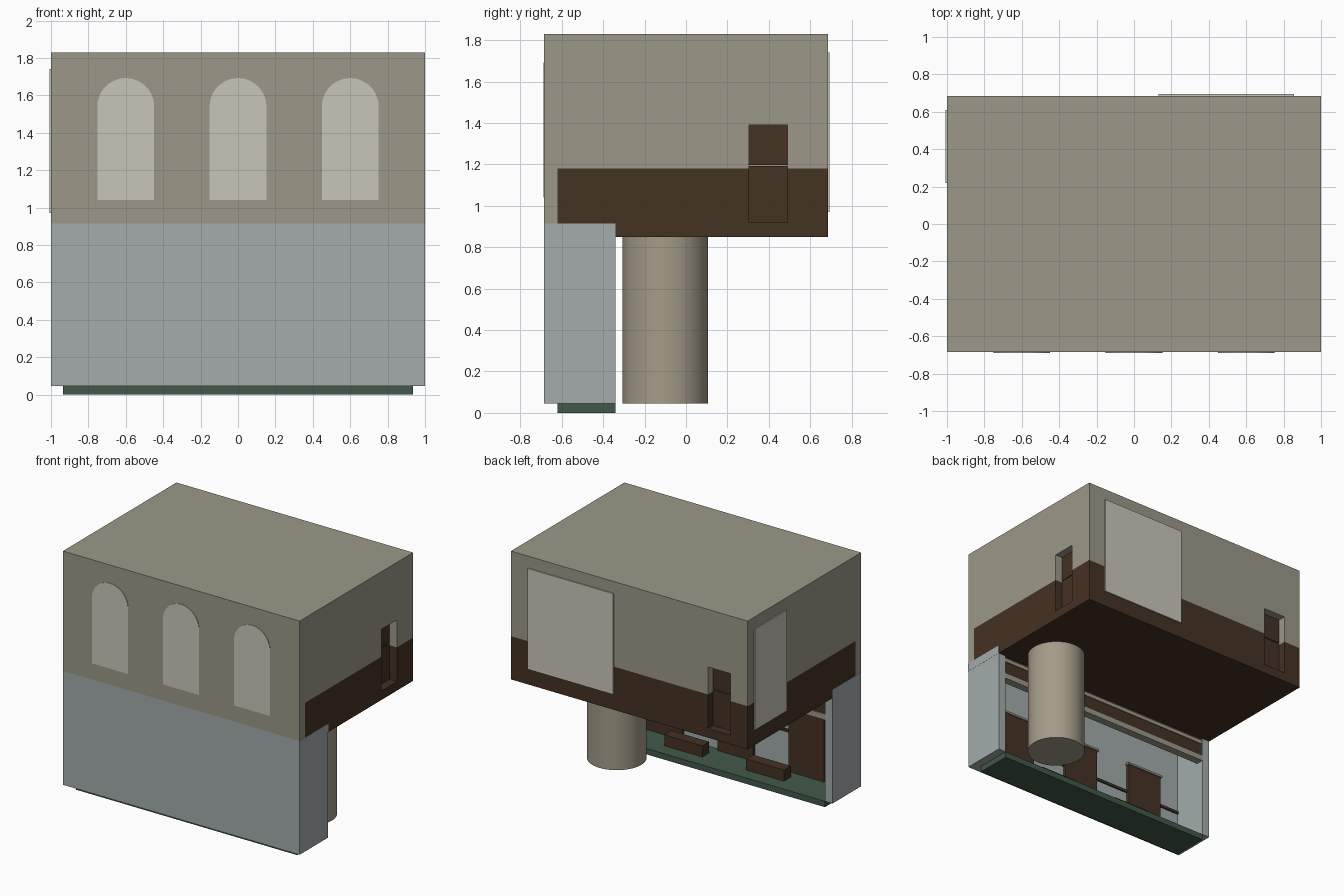
import bpy, bmesh, math
from mathutils import Matrix, Vector

if "Cube" in bpy.data.objects:
    bpy.data.objects.remove(bpy.data.objects["Cube"], do_unlink=True)


def material(name, r, g, b):
    lin = [((c / 255 + 0.055) / 1.055) ** 2.4 for c in (r, g, b)] + [1.0]
    m = bpy.data.materials.new(name)
    m.use_nodes = True
    m.diffuse_color = lin
    m.node_tree.nodes["Principled BSDF"].inputs["Base Color"].default_value = lin
    return m


STONE = material("warm stone", 156, 153, 136)
PALE = material("pale window", 201, 198, 185)
WOOD = material("dark wood", 69, 50, 35)
PLASTER = material("blue grey plaster", 163, 172, 171)
GREEN = material("green floor", 66, 88, 73)
COLUMN = material("column stone", 164, 156, 137)


def finish(name, bm, mat):
    bmesh.ops.recalc_face_normals(bm, faces=bm.faces)
    mesh = bpy.data.meshes.new(name)
    bm.to_mesh(mesh)
    bm.free()
    if mat:
        mesh.materials.append(mat)
    ob = bpy.data.objects.new(name, mesh)
    bpy.context.scene.collection.objects.link(ob)
    return ob


def box(name, x, y, z, mat):
    """Box from (low, high) ranges on each axis."""
    bm = bmesh.new()
    bmesh.ops.create_cube(bm, size=1)
    for v in bm.verts:
        v.co = Vector([lo + (c + 0.5) * (hi - lo) for c, (lo, hi) in zip(v.co, (x, y, z))])
    return finish(name, bm, mat)


def cut(target, cutter):
    mod = target.modifiers.new("cut", "BOOLEAN")
    mod.operation = "DIFFERENCE"
    mod.solver = "EXACT"
    mod.object = cutter
    bpy.context.view_layer.objects.active = target
    bpy.ops.object.modifier_apply(modifier=mod.name)


W, D, T = 1.0, 0.685, 0.065       # half width, half depth, wall thickness
FRONT_IN = -D + T                 # inner face of the front wall
OPEN = -0.34                      # open edge of the lower room
CEIL, STOREY, DADO, TOP = 0.85, 0.915, 1.18, 1.83
FLOOR = 0.045

# Upper storey
upper = box("upper_walls", (-W, W), (-D, D), (DADO, TOP), STONE)
box("upper_front_wall", (-W, W), (-D, FRONT_IN), (STOREY, DADO), STONE)
dado = box("wood_dado", (-W, W), (FRONT_IN, D), (CEIL, DADO), WOOD)

# Recessed doorways on the side and the back, each with a two-part door
DOOR_Z, SPLIT, DEEP = (0.92, 1.39), 1.195, 0.07
doorways = {
    "side": ((W - DEEP, W + 0.1), (0.305, 0.49)),
    "back": ((-0.855, -0.665), (D - DEEP, D + 0.1)),
}
for side, (x, y) in doorways.items():
    cutter = box("doorway_cutter", x, y, DOOR_Z, None)
    cutter.hide_render = True
    cut(upper, cutter)
    cut(dado, cutter)
    bpy.data.objects.remove(cutter, do_unlink=True)
    for part, z in (("lower", (DOOR_Z[0], SPLIT - 0.003)), ("upper", (SPLIT + 0.003, DOOR_Z[1]))):
        px = (x[0], x[0] + 0.008) if side == "side" else x
        py = (y[0], y[0] + 0.008) if side == "back" else y
        box(f"{side}_door_{part}", px, py, z, WOOD)

# Large pale panels on the back and the far side
box("back_panel", (0.13, 0.855), (D, D + 0.009), (0.97, 1.74), PALE)
box("side_panel", (-W - 0.009, -W), (0.22, 0.61), (0.97, 1.74), PALE)


# Arched front windows
def arch(name, cx, radius, low, spring):
    bm = bmesh.new()
    pts = [(radius, low)]
    pts += [(radius * math.cos(a), spring + radius * math.sin(a))
            for a in (math.pi * i / 24 for i in range(25))]
    pts.append((-radius, low))
    face = bm.faces.new([bm.verts.new((cx + px, -D, pz)) for px, pz in pts])
    ext = bmesh.ops.extrude_face_region(bm, geom=[face])
    moved = [v for v in ext["geom"] if isinstance(v, bmesh.types.BMVert)]
    bmesh.ops.translate(bm, verts=moved, vec=(0, -0.004, 0))
    return finish(name, bm, PALE)


BAYS = {"right": -0.6, "middle": 0.0, "left": 0.6}
for bay, cx in BAYS.items():
    arch(f"{bay}_arched_window", cx, 0.152, 1.04, 1.54)

# Lower room: front wall, end walls and floor, open at the back
INNER = W - T
box("lower_front_wall", (-W, W), (-D, FRONT_IN), (FLOOR, STOREY), PLASTER)
for side, s in (("right", -1), ("left", 1)):
    box(f"lower_{side}_wall", sorted((s * W, s * INNER)), (FRONT_IN, OPEN),
        (FLOOR, CEIL), PLASTER)
    # Wall end beside the dado, flush with the outer face
    box(f"lower_{side}_wall_top", sorted((s * W, s * (W + 0.001))), (-D, OPEN),
        (CEIL, STOREY), PLASTER)
box("green_floor", (-INNER, INNER), (FRONT_IN, OPEN), (0, FLOOR), GREEN)

# Header beam with stone trims across the opening
span = (-INNER, INNER)
box("header_beam", span, (OPEN - 0.06, OPEN - 0.008), (0.71, CEIL), WOOD)
box("header_upper_trim", span, (OPEN - 0.06, OPEN - 0.002), (0.805, 0.83), STONE)
box("header_lower_trim", span, (OPEN - 0.06, OPEN), (0.665, 0.71), STONE)

# Inner doors with caps, and the wall rail
box("wall_rail", span, (FRONT_IN, FRONT_IN + 0.012), (0.335, 0.355), WOOD)
for bay, cx in BAYS.items():
    box(f"{bay}_inner_door", (cx - 0.15, cx + 0.15), (FRONT_IN, FRONT_IN + 0.025),
        (FLOOR, 0.565), WOOD)
    box(f"{bay}_door_cap", (cx - 0.16, cx + 0.16), (FRONT_IN, FRONT_IN + 0.035),
        (0.565, 0.58), STONE)

# Benches
for side, cx in (("right", -0.355), ("left", 0.335)):
    box(f"{side}_bench", (cx - 0.16, cx + 0.16), (-0.53, -0.447), (FLOOR, 0.13), WOOD)

# Round column
bm = bmesh.new()
bmesh.ops.create_cone(bm, cap_ends=True, segments=48, radius1=0.207, radius2=0.207,
                      depth=CEIL - FLOOR,
                      matrix=Matrix.Translation((0.655, -0.1, (CEIL + FLOOR) / 2)))
column = finish("round_column", bm, COLUMN)
bpy.ops.object.select_all(action="DESELECT")
column.select_set(True)
bpy.context.view_layer.objects.active = column
bpy.ops.object.shade_smooth_by_angle(angle=math.radians(40))
